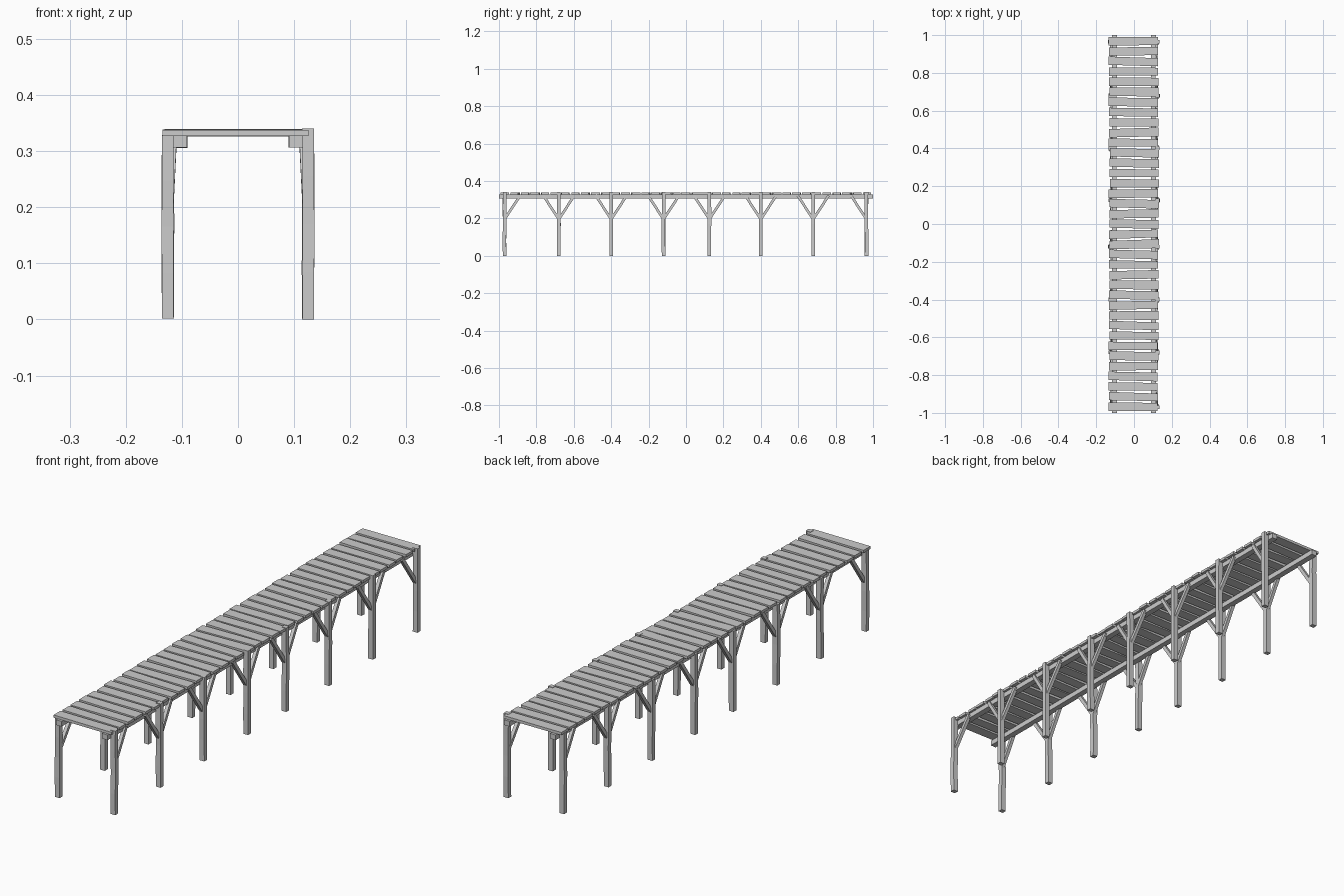
import bpy, bmesh, math, random
from mathutils import Vector, Matrix

if "Cube" in bpy.data.objects:
    bpy.data.objects.remove(bpy.data.objects["Cube"])

random.seed(7)


def beam(name, a, b, w, h, side=(1, 0, 0), segs=1, jitter=0.0):
    """Square timber from a to b; w is measured along side, h across it."""
    a, b, s = Vector(a), Vector(b), Vector(side)
    u = s.cross(b - a).normalized()
    bm = bmesh.new()
    rings = []
    for i in range(segs + 1):
        c = a.lerp(b, i / segs)
        if 0 < i < segs:
            c += (s * random.uniform(-1, 1) + u * random.uniform(-1, 1)) * jitter
        rings.append([bm.verts.new(c + s * w / 2 * p + u * h / 2 * q)
                      for p, q in ((-1, -1), (1, -1), (1, 1), (-1, 1))])
    for r, t in zip(rings, rings[1:]):
        for k in range(4):
            n = (k + 1) % 4
            bm.faces.new((r[k], r[n], t[n], t[k]))
    bm.faces.new(rings[0])
    bm.faces.new(rings[-1])
    bmesh.ops.recalc_face_normals(bm, faces=bm.faces)
    me = bpy.data.meshes.new(name)
    bm.to_mesh(me)
    bm.free()
    ob = bpy.data.objects.new(name, me)
    bpy.context.collection.objects.link(ob)
    return ob


post_y = [-0.97, -0.68, -0.40, -0.12, 0.125, 0.40, 0.68, 0.965]

for sx, label in ((-1, "left"), (1, "right")):
    # Long stringer running just inside the posts
    beam(f"{label}_stringer", (sx * 0.103, -1, 0.317), (sx * 0.103, 1, 0.317),
         0.025, 0.021, segs=7, jitter=0.001)
    top = 0.34 if sx > 0 else 0.329
    for i, y in enumerate(post_y):
        # Post with a slight wobble
        beam(f"{label}_post_{i}", (sx * 0.125, y, 0.002 * (sx < 0)), (sx * 0.125, y, top),
             0.021, 0.019, segs=4, jitter=0.001)
        # Diagonal braces, only inward at the ends
        for d in (-1, 1):
            if abs(y + d * 0.09) < 1:
                beam(f"{label}_brace_{i}", (sx * 0.122, y + d * 0.003, 0.2),
                     (sx * 0.116, y + d * 0.083, 0.322), 0.014, 0.014)

# Uneven deck planks
count = 37
pitch = 1.99 / count
for i in range(count):
    y = -0.995 + pitch * (i + 0.5)
    skew = random.uniform(-0.004, 0.004)
    z = 0.3325 + random.uniform(-0.0008, 0.001)
    shift = random.uniform(-0.004, 0.003)
    plank = beam(f"deck_plank_{i}", (-0.131 + shift, y - skew, z),
                 (0.129 + shift, y + skew, z), 0.044, 0.011, side=(0, 1, 0))
    # Taper one end a little so gaps vary
    k = random.uniform(0.88, 1.08)
    for v in plank.data.vertices:
        if v.co.x > 0:
            v.co.y = y + skew + (v.co.y - y - skew) * k
        v.co.y = max(-1, min(1, v.co.y))
